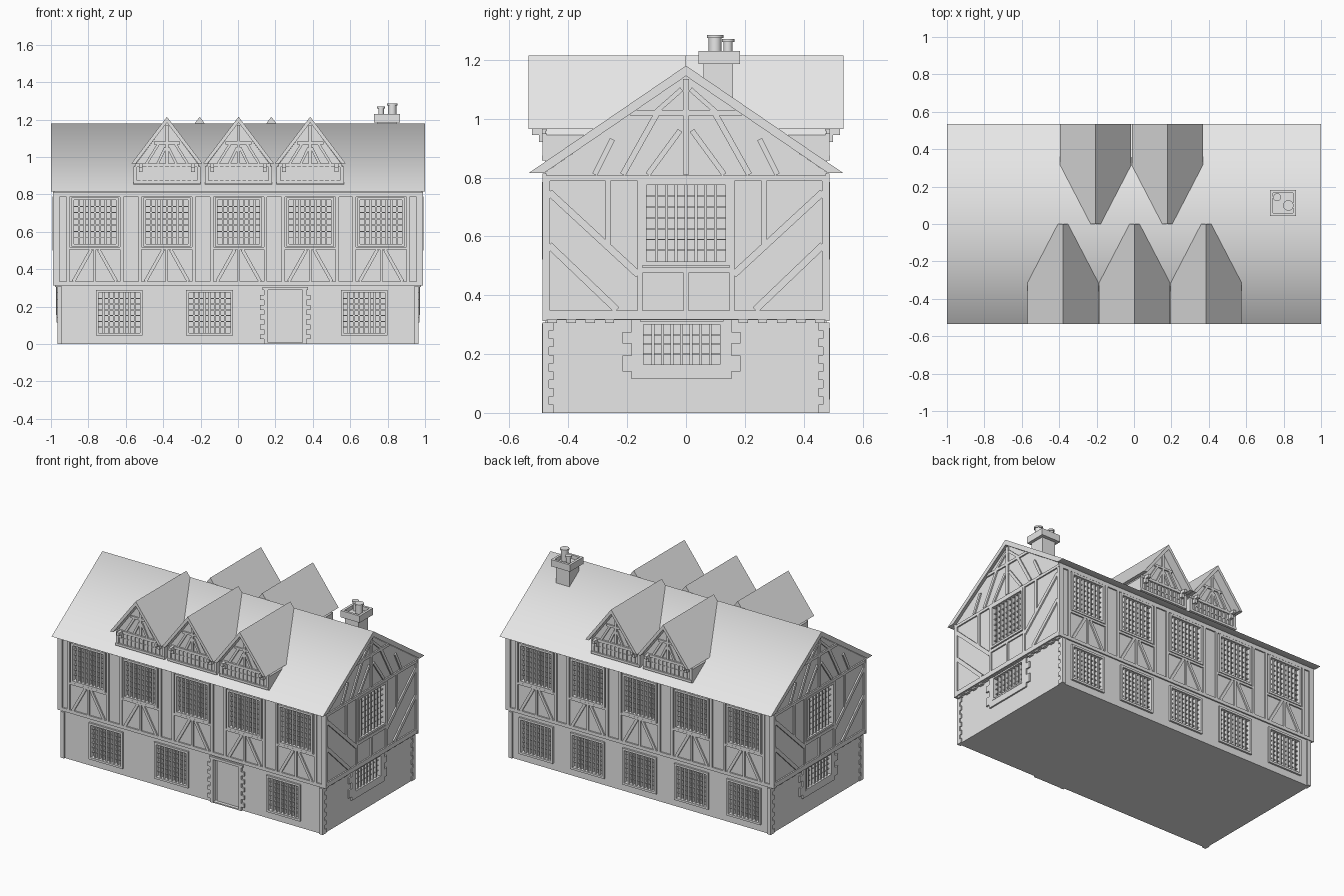
import bpy, bmesh, math
from mathutils import Vector

cube = bpy.data.objects.get("Cube")
if cube:
    bpy.data.objects.remove(cube, do_unlink=True)

grey = bpy.data.materials.new("plaster_grey")
grey.use_nodes = True
grey.diffuse_color = (0.8, 0.8, 0.8, 1)
grey.node_tree.nodes["Principled BSDF"].inputs["Base Color"].default_value = (0.8, 0.8, 0.8, 1)

parts = {}


def face(axis, side, off):
    """Map wall coordinates (along, up, outward) to the world."""
    if axis == "y":
        return lambda u, v, d: (u, side * (off + d), v)
    return lambda u, v, d: (side * (off + d), u, v)


def slab(name, place, pts, d0, d1):
    """Extrude a flat outline drawn on a wall from depth d0 to d1."""
    bm = parts.setdefault(name, bmesh.new()) if name not in parts else parts[name]
    a = [bm.verts.new(place(u, v, d0)) for u, v in pts]
    b = [bm.verts.new(place(u, v, d1)) for u, v in pts]
    bm.faces.new(a)
    bm.faces.new(b[::-1])
    for i in range(len(a)):
        j = (i + 1) % len(a)
        bm.faces.new((a[j], a[i], b[i], b[j]))


def panel(name, place, u0, u1, v0, v1, d0, d1):
    slab(name, place, [(u0, v0), (u1, v0), (u1, v1), (u0, v1)], d0, d1)


def beam(place, a, b, w=0.018, out=0.009, name="timber_frame"):
    a, b = Vector(a), Vector(b)
    n = (b - a).normalized().orthogonal() * w / 2
    slab(name, place, [a + n, b + n, b - n, a - n], -0.004, out)


def window(place, floor, u, v0, v1, w, cols=8, rows=7, frame=0.014):
    """Recessed opening with a raised frame and a lattice of bars."""
    h = w / 2
    panel(floor + "_cutter", place, u - h, u + h, v0, v1, -0.02, 0.02)
    for s in (-1, 1):
        e = sorted((u + s * h, u + s * (h + frame)))
        panel("window_frames", place, e[0], e[1], v0 - frame, v1 + frame, -0.004, 0.012)
    panel("window_frames", place, u - h, u + h, v0 - frame, v0, -0.004, 0.012)
    panel("window_frames", place, u - h, u + h, v1, v1 + frame, -0.004, 0.012)
    for i in range(1, cols):
        x = u - h + w * i / cols
        panel("window_bars", place, x - 0.005, x + 0.005, v0, v1, -0.022, 0.002)
    for i in range(1, rows):
        z = v0 + (v1 - v0) * i / rows
        panel("window_bars", place, u - h, u + h, z - 0.0025, z + 0.0025, -0.022, -0.006)


along_x = lambda u, v, d: (d, u, v)
WALL, EAVE, JETTY = 0.478, 0.815, 0.315

# Main volumes and roof
panel("ground_floor", along_x, -WALL, WALL, 0, JETTY, -0.96, 0.96)
slab("upper_floor", along_x, [(-WALL, JETTY), (WALL, JETTY), (WALL, 0.818), (0, 1.146), (-WALL, 0.818)],
     -0.98, 0.98)
slab("main_roof", along_x, [(-0.535, EAVE), (0, 1.18), (0.535, EAVE), (0.483, EAVE), (0, 1.145), (-0.483, EAVE)],
     -1, 1)

bays = [-0.765, -0.38, 0.003, 0.386, 0.765]

# Long facades: timber bays with windows
for side in (-1, 1):
    wall = face("y", side, WALL)
    beam(wall, (-0.99, 0.324), (0.99, 0.324), 0.022)
    beam(wall, (-0.99, 0.8), (0.99, 0.8), 0.026)
    for s in (-1, 1):
        beam(wall, (s * 0.972, JETTY), (s * 0.972, 0.81), 0.034)
    for c in bays:
        window(wall, "upper", c, 0.535, 0.77, 0.225)
        beam(wall, (c - 0.145, 0.512), (c + 0.145, 0.512), 0.014)
        beam(wall, (c, 0.335), (c, 0.505), 0.014)
        for s in (-1, 1):
            beam(wall, (c + s * 0.144, 0.33), (c + s * 0.144, 0.79))
            beam(wall, (c + s * 0.02, 0.505), (c + s * 0.115, 0.335))
    for c in bays if side > 0 else [-0.635, -0.152, 0.675]:
        window(wall, "ground", c, 0.06, 0.275, 0.222)

# Front door with a stone surround
front = face("y", -1, WALL)
panel("ground_cutter", front, 0.16, 0.345, -0.01, 0.288, -0.02, 0.02)
panel("door", front, 0.17, 0.335, 0.006, 0.28, -0.022, -0.012)
panel("door_step", front, 0.16, 0.345, 0, 0.008, -0.02, 0.01)
panel("door_surround", front, 0.13, 0.375, 0.288, 0.304, -0.004, 0.012)
for i in range(11):
    w = 0.042 if i % 2 else 0.022
    z = i * 0.0262
    panel("door_surround", front, 0.16 - w, 0.16, z, z + 0.0262, -0.004, 0.012)
    panel("door_surround", front, 0.345, 0.345 + w, z, z + 0.0262, -0.004, 0.012)

# Gable ends
for side in (-1, 1):
    wall = face("x", side, 0.98)
    for v, h, w in ((0.333, 0.48, 0.03), (0.797, 0.48, 0.018), (1.02, 0.19, 0.018),
                    (0.485, 0.15, 0.02)):
        beam(wall, (-h, v), (h, v), w)
    beam(wall, (0, 0.81), (0, 1.135), 0.02)
    beam(wall, (0, 0.345), (0, 0.48), 0.016)
    window(wall, "upper", 0, 0.515, 0.775, 0.268)
    for s in (-1, 1):
        beam(wall, (s * 0.474, JETTY), (s * 0.474, 0.8), 0.022)
        beam(wall, (s * 0.156, 0.345), (s * 0.156, 0.79))
        beam(wall, (s * 0.265, 0.57), (s * 0.265, 0.79))
        beam(wall, (s * 0.465, 0.75), (s * 0.162, 0.47), 0.024)
        beam(wall, (s * 0.465, 0.57), (s * 0.235, 0.35), 0.024)
        beam(wall, (s * 0.215, 0.81), (s * 0.1, 1.015), 0.02)
        beam(wall, (s * 0.13, 0.81), (s * 0.02, 0.96), 0.018)
        beam(wall, (s * 0.31, 0.81), (s * 0.25, 0.93), 0.018)
        beam(wall, (s * 0.1, 1.025), (s * 0.015, 1.1), 0.016)

    # Stone window surround, toothed band and corner stones below the jetty
    low = face("x", side, 0.96)
    window(low, "ground", -0.015, 0.165, 0.3, 0.26, rows=4, frame=0.01)
    panel("stone_trim", low, -0.185, 0.155, 0.115, 0.14, -0.004, 0.01)
    panel("stone_trim", low, -0.215, 0.185, 0.14, 0.155, -0.004, 0.01)
    for s in (-1, 1):
        for i in range(4):
            w = 0.2 if i % 2 == 0 else 0.17
            e = sorted((-0.015 + s * 0.14, -0.015 + s * w))
            panel("stone_trim", low, e[0], e[1], 0.155 + i * 0.04, 0.195 + i * 0.04, -0.004, 0.01)
    for i in range(15):
        y = -0.455 + i * 0.065
        if abs(y + 0.015) > 0.21:
            panel("stone_trim", low, y - 0.016, y + 0.016, 0.306, 0.322, -0.004, 0.018)
    for i in range(11):
        z, long = i * 0.028, i % 2 == 0
        for s in (-1, 1):
            e = sorted((s * (0.45 if long else 0.465), s * 0.488))
            panel("corner_stones", low, e[0], e[1], z, z + 0.028, -0.02, 0.006)

# Dormers: three at the front, two at the back
for side, centres in ((-1, bays[1:4]), (1, [-0.205, 0.178])):
    middle, wall = face("y", side, 0), face("y", side, WALL)
    for c in centres:
        slab("dormer_walls", middle, [(c - 0.18, 0.84), (c + 0.18, 0.84), (c + 0.18, 0.945),
                                      (c, 1.185), (c - 0.18, 0.945)], 0, WALL)
        slab("dormer_roofs", middle, [(c - 0.19, 0.965), (c, 1.215), (c + 0.19, 0.965),
                                      (c + 0.167, 0.965), (c, 1.184), (c - 0.167, 0.965)], 0, 0.535)
        beam(wall, (c - 0.17, 0.957), (c + 0.17, 0.957), 0.018, 0.012)
        beam(wall, (c - 0.18, 0.866), (c + 0.18, 0.866), 0.016, 0.012)
        beam(wall, (c, 0.965), (c, 1.17), 0.016)
        beam(wall, (c - 0.07, 1.075), (c + 0.07, 1.075), 0.014)
        for i in range(10):
            x = c - 0.135 + i * 0.03
            panel("window_bars", wall, x - 0.005, x + 0.005, 0.874, 0.948, -0.004, 0.006)
        panel("window_bars", wall, c - 0.14, c + 0.14, 0.909, 0.914, -0.004, 0.004)
        for s in (-1, 1):
            beam(wall, (c + s * 0.17, 0.86), (c + s * 0.17, 0.95), 0.02)
            beam(wall, (c + s * 0.11, 0.965), (c + s * 0.045, 1.07), 0.014)
            beam(wall, (c + s * 0.05, 0.965), (c + s * 0.008, 1.05), 0.014)
            # Brackets carrying the overhanging gable
            x = c + s * 0.14
            panel("dormer_brackets", wall, x - 0.01, x + 0.01, 0.945, 0.965, 0, 0.045)
            panel("dormer_brackets", wall, x - 0.01, x + 0.01, 0.92, 0.945, 0, 0.022)

# Chimney stack with an open tray cap
flat = lambda u, v, d: (0.797 + u, 0.113 + v, d)
panel("chimney", flat, -0.05, 0.05, -0.053, 0.047, 1.0, 1.19)
panel("chimney", flat, -0.07, 0.07, -0.07, 0.07, 1.185, 1.205)
for s in (-1, 1):
    e = sorted((s * 0.054, s * 0.07))
    panel("chimney", flat, e[0], e[1], -0.07, 0.07, 1.205, 1.23)
    panel("chimney", flat, -0.054, 0.054, e[0], e[1], 1.205, 1.23)


def disc(r, x, y, z0, z1):
    ring = [(x + r * math.cos(i * math.tau / 20), y + r * math.sin(i * math.tau / 20)) for i in range(20)]
    slab("chimney_pots", flat, ring, z0, z1)


for x, y, r, top in ((0.028, -0.014, 0.022, 1.285), (-0.032, 0.03, 0.015, 1.27)):
    disc(r, x, y, 1.2, top - 0.008)
    disc(r + 0.006, x, y, top - 0.01, top)

# Turn the collected parts into objects
objects = {}
for name, bm in parts.items():
    bmesh.ops.recalc_face_normals(bm, faces=bm.faces)
    mesh = bpy.data.meshes.new(name)
    bm.to_mesh(mesh)
    bm.free()
    mesh.materials.append(grey)
    objects[name] = bpy.data.objects.new(name, mesh)
    bpy.context.collection.objects.link(objects[name])

# Cut the window and door openings
for floor in ("ground", "upper"):
    body, cutter = objects[floor + "_floor"], objects[floor + "_cutter"]
    mod = body.modifiers.new("openings", "BOOLEAN")
    mod.operation, mod.solver, mod.object = "DIFFERENCE", "EXACT", cutter
    bpy.context.view_layer.update()
    cut = bpy.data.meshes.new_from_object(body.evaluated_get(bpy.context.evaluated_depsgraph_get()))
    body.modifiers.clear()
    body.data = cut
    bpy.data.objects.remove(cutter, do_unlink=True)

# Soft ridge on the roof, round chimney pots
for name, angle in (("main_roof", 75), ("chimney_pots", 40)):
    bpy.ops.object.select_all(action="DESELECT")
    objects[name].select_set(True)
    bpy.context.view_layer.objects.active = objects[name]
    bpy.ops.object.shade_smooth_by_angle(angle=math.radians(angle))
